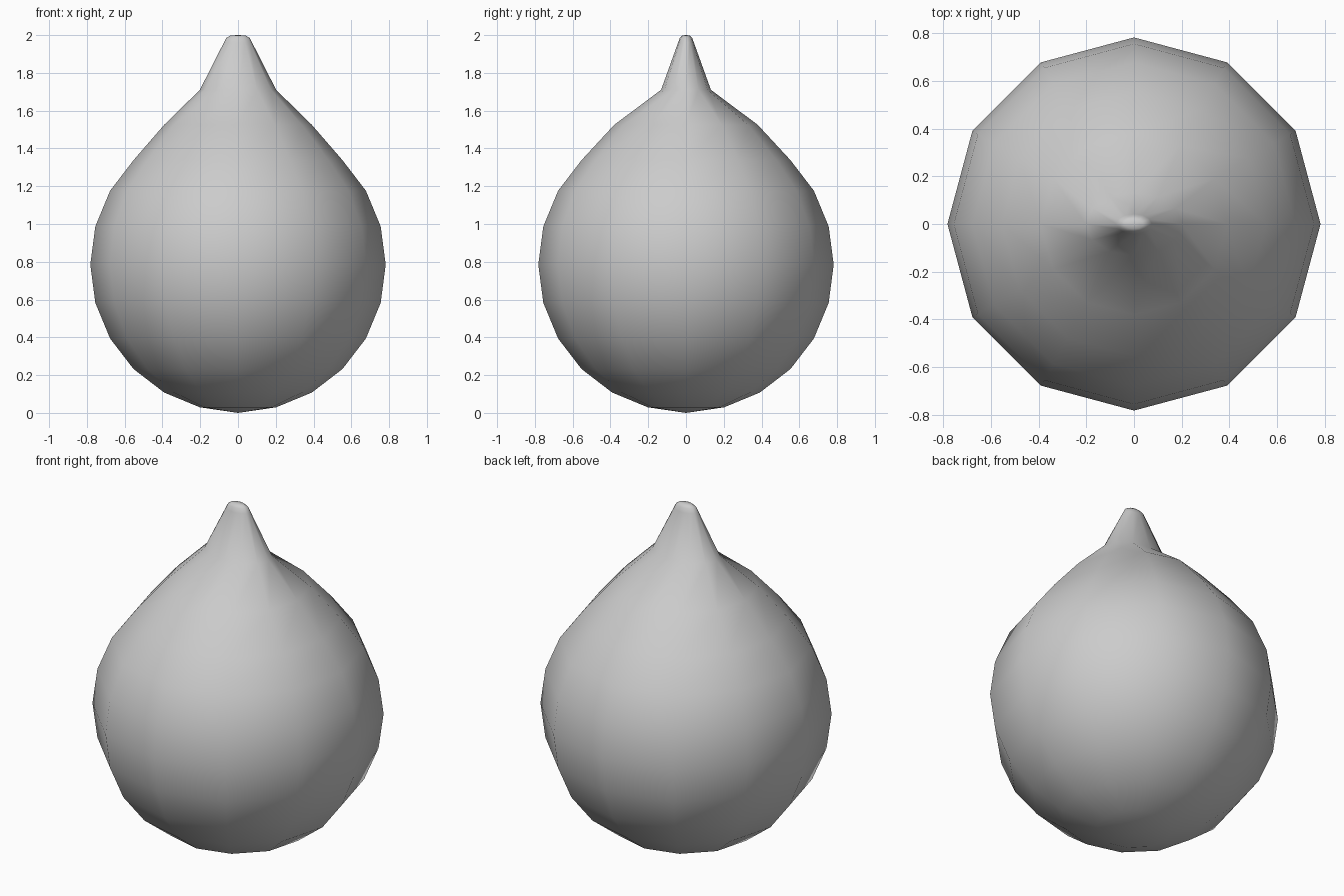
import bpy, bmesh, math

if "Cube" in bpy.data.objects:
    bpy.data.objects.remove(bpy.data.objects["Cube"])

SIDES = 12
R, CZ = 0.782, 0.785

# Lower body follows a sphere in 15 degree steps; the top is pulled into a flattened tip
rings = []
for i in range(1, 10):
    a = math.radians(15 * i)
    r = R * math.sin(a)
    rings.append((r, r, CZ - R * math.cos(a)))
rings += [(0.391, 0.38, 1.525), (0.202, 0.132, 1.71),
          (0.075, 0.042, 1.96), (0.062, 0.033, 1.985), (0.04, 0.02, 1.998)]

bm = bmesh.new()
loops = []
for rx, ry, z in rings:
    loops.append([bm.verts.new((rx * math.cos(2 * math.pi * k / SIDES),
                                ry * math.sin(2 * math.pi * k / SIDES), z))
                  for k in range(SIDES)])
bottom = bm.verts.new((0, 0, 0))
top = bm.verts.new((0, 0, 2))

# Skin between rings and close both poles
for k in range(SIDES):
    n = (k + 1) % SIDES
    for lo, hi in zip(loops, loops[1:]):
        bm.faces.new((lo[k], lo[n], hi[n], hi[k]))
    bm.faces.new((bottom, loops[0][n], loops[0][k]))
    bm.faces.new((top, loops[-1][k], loops[-1][n]))
for f in bm.faces:
    f.smooth = True

mesh = bpy.data.meshes.new("teardrop_body")
bm.to_mesh(mesh)
bm.free()
body = bpy.data.objects.new("teardrop_body", mesh)
bpy.context.collection.objects.link(body)
